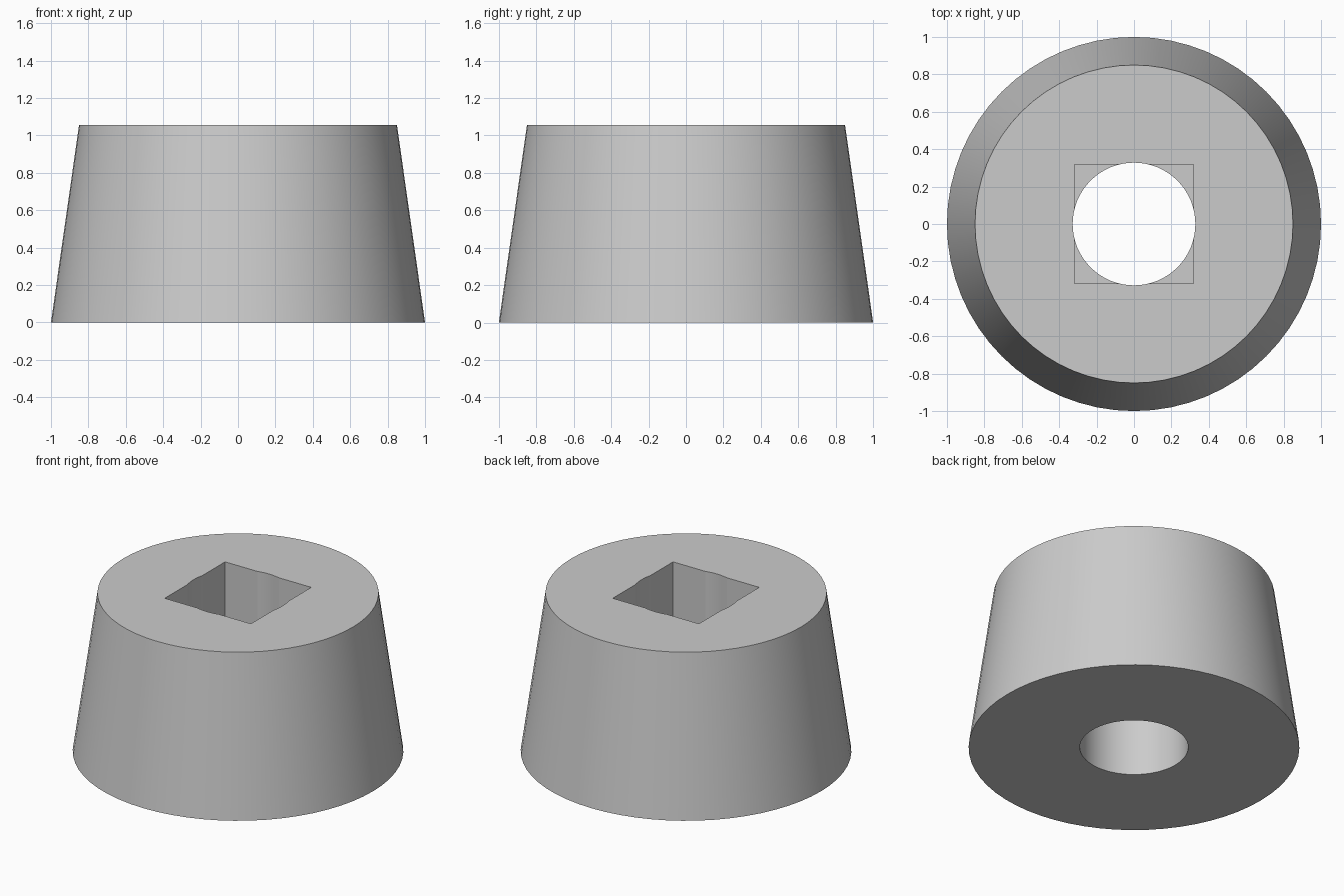
import bpy

HEIGHT = 1.055
BASE_RADIUS, TOP_RADIUS = 1.0, 0.85
BORE_RADIUS = 0.328
SOCKET_WIDTH, SOCKET_DEPTH = 0.636, 0.53
SEGMENTS = 64

cube = bpy.data.objects.get("Cube")
if cube:
    bpy.data.objects.remove(cube, do_unlink=True)

# One plain grey finish
grey = bpy.data.materials.new("plain grey")
grey.use_nodes = True
colour = (0.6, 0.6, 0.6, 1)
grey.diffuse_color = colour
grey.node_tree.nodes["Principled BSDF"].inputs["Base Color"].default_value = colour


def finish(name):
    obj = bpy.context.object
    obj.name = name
    obj.data.materials.append(grey)
    return obj


def cut(target, cutter):
    """Subtract the cutter from the target and discard it."""
    cutter.hide_render = True
    mod = target.modifiers.new("cut", 'BOOLEAN')
    mod.operation = 'DIFFERENCE'
    mod.solver = 'EXACT'
    mod.object = cutter
    bpy.ops.object.select_all(action='DESELECT')
    target.select_set(True)
    bpy.context.view_layer.objects.active = target
    bpy.ops.object.modifier_apply(modifier=mod.name)
    bpy.data.objects.remove(cutter, do_unlink=True)


# Tapered round body
bpy.ops.mesh.primitive_cone_add(vertices=SEGMENTS, radius1=BASE_RADIUS,
                                radius2=TOP_RADIUS, depth=HEIGHT,
                                location=(0, 0, HEIGHT / 2))
body = finish("tapered_body")

# Round bore through the full height
bpy.ops.mesh.primitive_cylinder_add(vertices=SEGMENTS, radius=BORE_RADIUS,
                                    depth=HEIGHT * 2,
                                    location=(0, 0, HEIGHT / 2))
cut(body, finish("bore_cutter"))

# Square socket sunk into the top, slightly narrower than the bore
bpy.ops.mesh.primitive_cube_add(size=1, location=(0, 0, HEIGHT))
socket = finish("socket_cutter")
socket.scale = (SOCKET_WIDTH, SOCKET_WIDTH, SOCKET_DEPTH * 2)
bpy.context.view_layer.update()
cut(body, socket)

# Smooth round walls with crisp rims
bpy.ops.object.shade_smooth_by_angle(angle=0.18)
